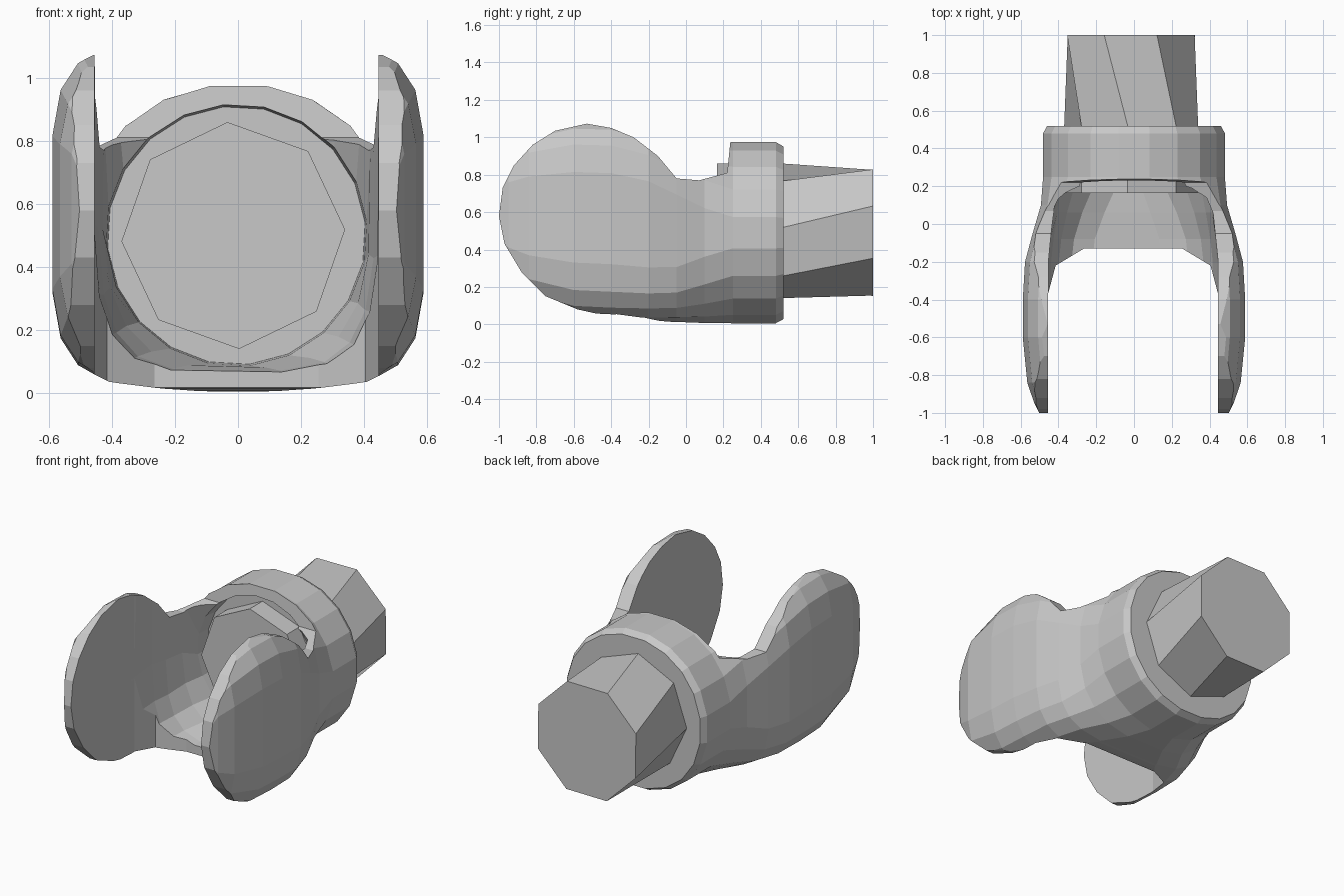
import bpy, bmesh, math

if "Cube" in bpy.data.objects:
    bpy.data.objects.remove(bpy.data.objects["Cube"])

grey = bpy.data.materials.new("plain_grey")
grey.diffuse_color = (0.58, 0.58, 0.58, 1)
grey.use_nodes = True
grey.node_tree.nodes["Principled BSDF"].inputs["Base Color"].default_value = grey.diffuse_color


def loft(name, rings):
    """Closed solid skinned through rings that share one point count."""
    bm = bmesh.new()
    loops = [[bm.verts.new(p) for p in ring] for ring in rings]
    n = len(loops[0])
    for a, b in zip(loops, loops[1:]):
        for i in range(n):
            j = (i + 1) % n
            bm.faces.new((a[i], a[j], b[j], b[i]))
    bm.faces.new(loops[0][::-1])
    bm.faces.new(loops[-1])
    bmesh.ops.recalc_face_normals(bm, faces=bm.faces)
    mesh = bpy.data.meshes.new(name)
    bm.to_mesh(mesh)
    bm.free()
    mesh.materials.append(grey)
    obj = bpy.data.objects.new(name, mesh)
    bpy.context.collection.objects.link(obj)
    return obj


def section(y, w, z0, z1, n, count=20, start=0.0, cx=0.0):
    """Rounded cross-section at y: n=2 is an ellipse, larger n is boxier."""
    ring = []
    for i in range(count):
        a = start + math.tau * i / count
        c, s = math.cos(a), math.sin(a)
        x = math.copysign(abs(c) ** (2 / n), c) * w
        z = math.copysign(abs(s) ** (2 / n), s) * (z1 - z0) / 2
        ring.append((cx + x, y, (z0 + z1) / 2 + z))
    return ring


def boolean(target, tool, operation):
    """Apply a boolean and remove its helper."""
    tool.hide_render = True
    mod = target.modifiers.new(operation.lower(), 'BOOLEAN')
    mod.operation, mod.object, mod.solver = operation, tool, 'EXACT'
    bpy.context.view_layer.objects.active = target
    bpy.ops.object.modifier_apply(modifier=mod.name)
    bpy.data.objects.remove(tool)


# yoke: outer hull from the ears back to the round collar
hull = [(-1.02, .495, .38, .78, 5), (-.95, .53, .22, .95, 5),
        (-.84, .568, .10, 1.06, 4.5), (-.60, .592, .02, 1.125, 4.5),
        (-.40, .592, .01, 1.12, 4.5), (-.20, .58, .01, 1.06, 4.5),
        (-.05, .54, .01, .99, 4), (.10, .497, .003, .98, 2.8),
        (.25, .487, 0, .98, 2.1), (.48, .487, 0, .98, 2.1),
        (.52, .465, .022, .957, 2.1)]
yoke = loft("yoke", [section(*h, start=math.pi / 20) for h in hull])

# side silhouette: round ears, saddle and collar step
side = [(-1, .58), (-.98, .73), (-.92, .85), (-.82, .96), (-.70, 1.035),
        (-.53, 1.073), (-.40, 1.05), (-.28, 1.0), (-.15, .90), (-.05, .78),
        (.07, .77), (.22, .81), (.25, 1.1), (.6, 1.1), (.6, -.1), (.25, -.1),
        (.20, -.005), (-.10, .015), (-.40, .04), (-.58, .08), (-.75, .15),
        (-.88, .28), (-.97, .43)]
boolean(yoke, loft("side_helper", [[(x, y, z) for y, z in side] for x in (-.7, .7)]),
        'INTERSECT')

# slot between the ears
half = [(.45, -1.2), (.45, -.37), (.41, -.22), (.26, -.13)]
slot = half + [(-x, y) for x, y in reversed(half)]
boolean(yoke, loft("slot_helper", [[(x - .005, y, z) for x, y in slot] for z in (-.3, 1.4)]),
        'DIFFERENCE')

# hollow bowl in front of the shaft
bowl = [(-.40, .452, .06, 1.5, 4.5), (-.20, .452, .06, 1.5, 4.2), (-.08, .44, .07, 1.4, 4),
        (.06, .425, .08, 1.2, 3), (.20, .415, .085, .92, 2), (.29, .41, .09, .91, 2)]
boolean(yoke, loft("bowl_helper", [section(*b, start=.1, cx=-.005) for b in bowl]),
        'DIFFERENCE')

# eight-sided shaft through the collar, slightly twisted
turn = math.radians(3)
loft("shaft", [
    section(.165, .355, .14, .86, 2, 8, turn, -.015),
    section(.52, .355, .14, .86, 2, 8, turn, -.015),
    section(1.0, .365, .125, .855, 2, 8, turn + math.radians(20), -.015)])
